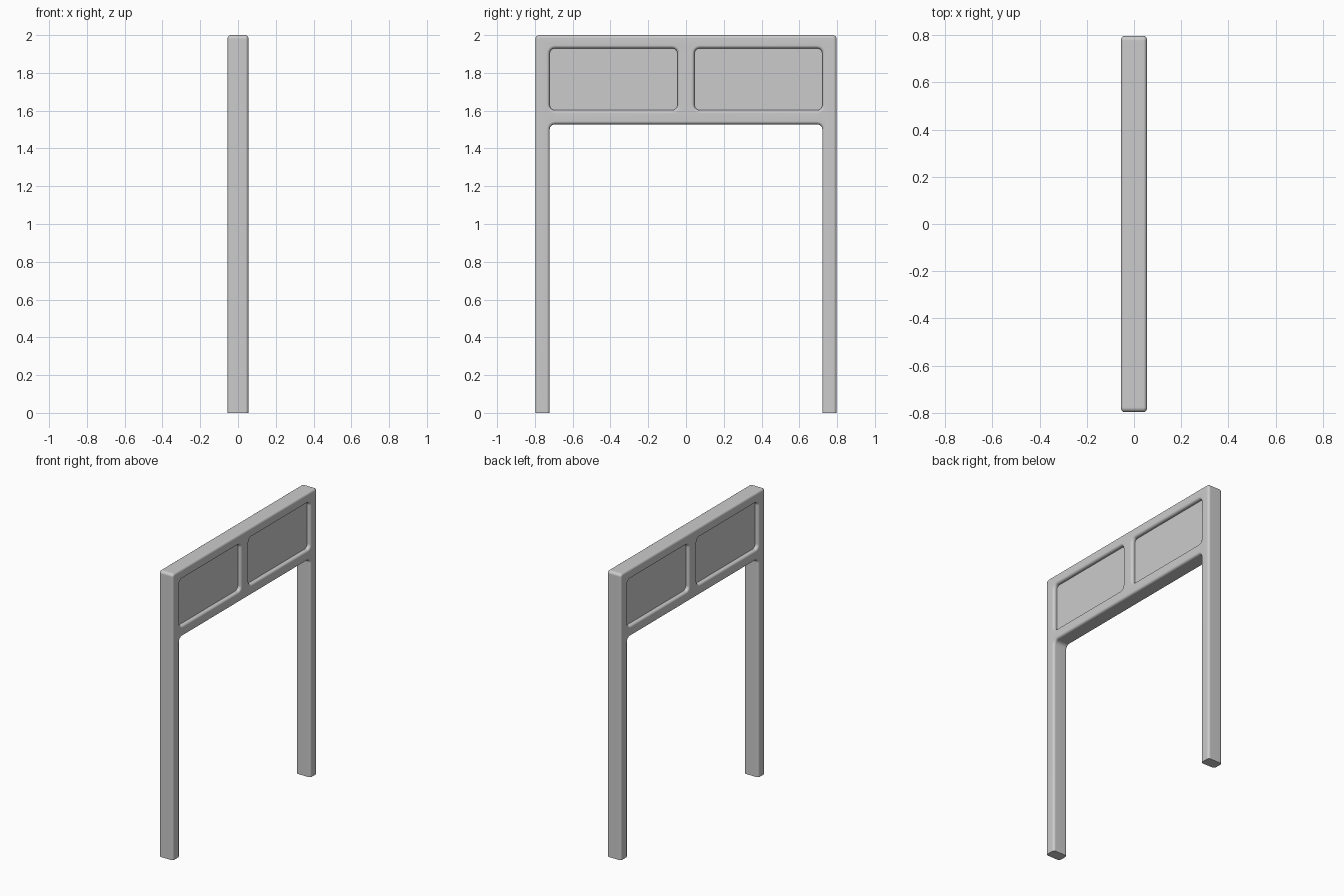
import bpy, bmesh, math
from mathutils import Vector

if "Cube" in bpy.data.objects:
    bpy.data.objects.remove(bpy.data.objects["Cube"])

HALF_T = 0.055      # half thickness of the frame
BEVEL = 0.016       # rounding along the edges
STEPS = 4

grey = bpy.data.materials.new("light grey")
grey.diffuse_color = (0.6, 0.6, 0.6, 1)
grey.use_nodes = True
grey.node_tree.nodes["Principled BSDF"].inputs["Base Color"].default_value = grey.diffuse_color


def rounded_loop(corners, inset):
    """Right-angled outline (y, z, radius), solid on its left, moved inwards by inset."""
    pts = []
    n = len(corners)
    for i, (y, z, r) in enumerate(corners):
        p = Vector((y, z))
        d0 = (p - Vector(corners[i - 1][:2])).normalized()
        d1 = (Vector(corners[(i + 1) % n][:2]) - p).normalized()
        turn = 1 if d0.cross(d1) > 0 else -1
        centre = p + (d1 - d0) * r
        rad = r - turn * inset
        for k in range(STEPS + 1):
            t = math.pi / 2 * k / STEPS
            pts.append(centre + rad * (d0 * math.sin(t) - d1 * math.cos(t)))
    return pts


def finish(name, bm):
    bmesh.ops.recalc_face_normals(bm, faces=bm.faces)
    mesh = bpy.data.meshes.new(name)
    bm.to_mesh(mesh)
    bm.free()
    mesh.materials.append(grey)
    obj = bpy.data.objects.new(name, mesh)
    bpy.context.collection.objects.link(obj)
    return obj


# Outlines: arch with two legs (cut at the floor later), and two openings
R_OUT, R_IN = 0.02, 0.028
arch = [(-0.797, -0.1, R_OUT), (-0.722, -0.1, R_OUT), (-0.722, 1.528, R_IN), (0.722, 1.528, R_IN),
        (0.722, -0.1, R_OUT), (0.797, -0.1, R_OUT), (0.797, 2.0, R_OUT), (-0.797, 2.0, R_OUT)]
openings = [[(a, 1.603, R_IN), (a, 1.93, R_IN), (b, 1.93, R_IN), (b, 1.603, R_IN)]
            for a, b in ((-0.722, -0.045), (0.045, 0.722))]

# Cross-section of the rounded edge: (x, inset)
arc = [(HALF_T - BEVEL + BEVEL * math.sin(t), BEVEL * (1 - math.cos(t)))
       for t in (math.pi / 2 * k / STEPS for k in range(STEPS + 1))]
section = [(-x, s) for x, s in reversed(arc)] + arc

# Frame
bm = bmesh.new()
caps = ([], [])
for outline in [arch] + openings:
    rings = [[bm.verts.new((x, p.x, p.y)) for p in rounded_loop(outline, s)] for x, s in section]
    n = len(rings[0])
    for a, b in zip(rings, rings[1:]):
        for i in range(n):
            j = (i + 1) % n
            bm.faces.new((a[i], a[j], b[j], b[i]))
    for cap, ring in zip(caps, (rings[0], rings[-1])):
        cap += [bm.edges.get((ring[i], ring[(i + 1) % n])) for i in range(n)]
for cap in caps:
    bmesh.ops.triangle_fill(bm, edges=cap, use_beauty=True)

# Flat feet
cut = bmesh.ops.bisect_plane(bm, geom=bm.verts[:] + bm.edges[:] + bm.faces[:],
                             plane_co=(0, 0, 0), plane_no=(0, 0, 1), clear_inner=True)
rim = [e for e in cut["geom_cut"] if isinstance(e, bmesh.types.BMEdge)]
bmesh.ops.triangle_fill(bm, edges=rim, use_beauty=True)
frame = finish("frame", bm)
bpy.context.view_layer.objects.active = frame
frame.select_set(True)
bpy.ops.object.shade_smooth_by_angle(angle=math.radians(35))
normals = frame.modifiers.new("weighted normals", 'WEIGHTED_NORMAL')
normals.keep_sharp = True

# Recessed panels
for side, name in ((-1, "left_panel"), (1, "right_panel")):
    bm = bmesh.new()
    bmesh.ops.create_cube(bm, size=1)
    for v in bm.verts:
        v.co = (v.co.x * 0.06, side * 0.3835 + v.co.y * 0.69, 1.7665 + v.co.z * 0.34)
    finish(name, bm)
